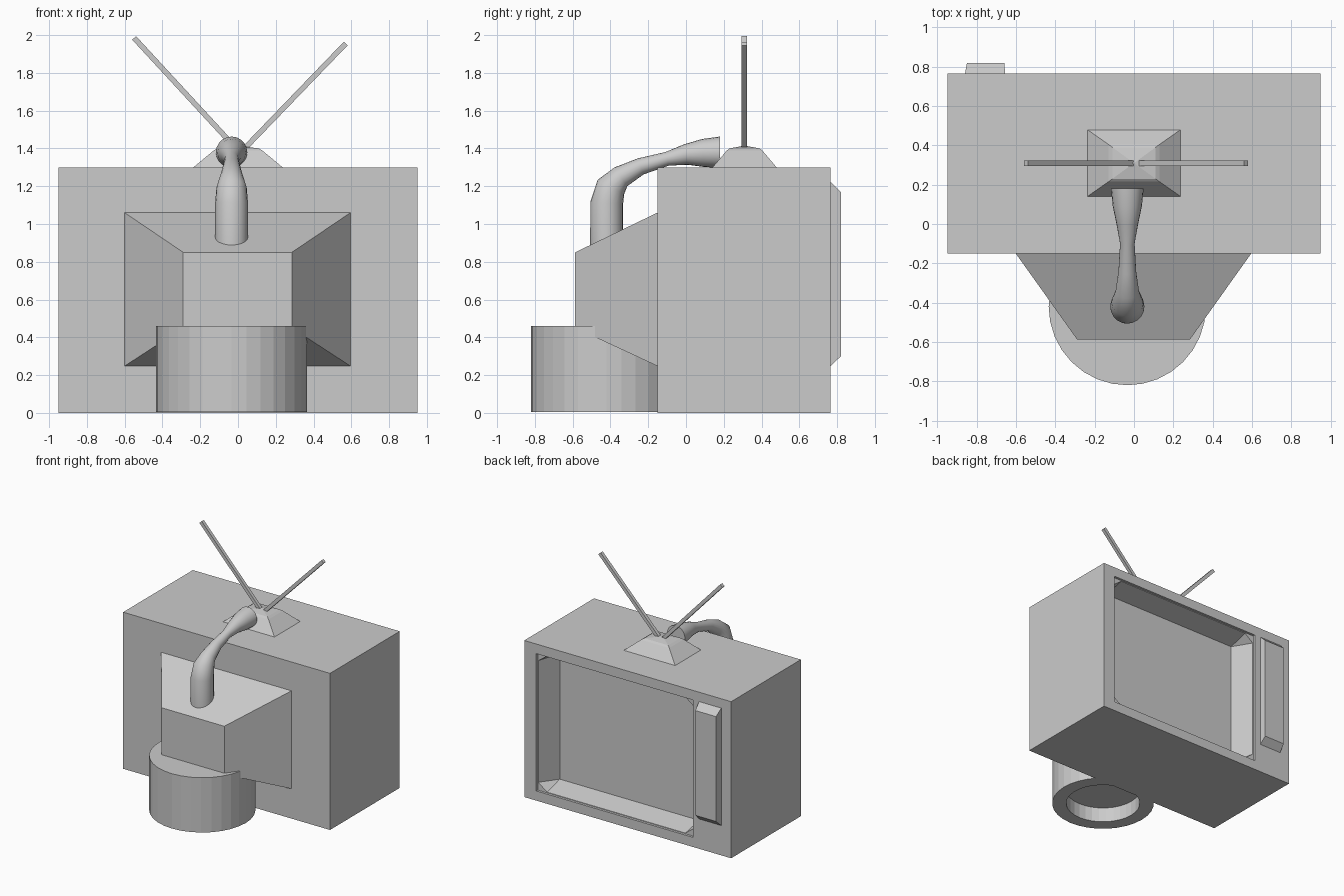
import bpy, bmesh, math
from mathutils import Vector

if "Cube" in bpy.data.objects:
    bpy.data.objects.remove(bpy.data.objects["Cube"])

grey = bpy.data.materials.new("plain grey")
grey.diffuse_color = (0.6, 0.6, 0.6, 1)
grey.use_nodes = True
grey.node_tree.nodes["Principled BSDF"].inputs["Base Color"].default_value = grey.diffuse_color


def loft(name, rings):
    """Skin a list of equal-length point rings and cap both ends."""
    bm = bmesh.new()
    loops = [[bm.verts.new(p) for p in r] for r in rings]
    n = len(loops[0])
    for a, b in zip(loops, loops[1:]):
        for i in range(n):
            j = (i + 1) % n
            bm.faces.new((a[i], a[j], b[j], b[i]))
    bm.faces.new(loops[0])
    bm.faces.new(loops[-1])
    bmesh.ops.remove_doubles(bm, verts=bm.verts, dist=1e-4)
    bmesh.ops.recalc_face_normals(bm, faces=bm.faces)
    me = bpy.data.meshes.new(name)
    bm.to_mesh(me)
    bm.free()
    me.materials.append(grey)
    ob = bpy.data.objects.new(name, me)
    bpy.context.collection.objects.link(ob)
    return ob


def rect_xz(x0, x1, z0, z1, y, cx=0, cz=0):
    """Upright rectangle at depth y, with optionally cut corners."""
    pts = [(x0 + cx, z0), (x1 - cx, z0), (x1, z0 + cz), (x1, z1 - cz),
           (x1 - cx, z1), (x0 + cx, z1), (x0, z1 - cz), (x0, z0 + cz)]
    return [(x, y, z) for x, z in pts]


def rect_xy(cy, hx, hy, z):
    return [(-hx, cy - hy, z), (hx, cy - hy, z), (hx, cy + hy, z), (-hx, cy + hy, z)]


def circle(c, u, v, r, n):
    return [c + r * (math.cos(t) * u + math.sin(t) * v)
            for t in (2 * math.pi * i / n for i in range(n))]


# Cabinet with a square opening and a sloping screen surround in its +y side
loft("cabinet", [rect_xz(-.95, .95, 0, 1.3, -.15),
                 rect_xz(-.95, .95, 0, 1.3, .765),
                 rect_xz(-.6, .84, .08, 1.22, .765),
                 rect_xz(-.6, .84, .08, 1.22, .745),
                 rect_xz(-.595, .835, .085, 1.215, .744, .08, .06),
                 rect_xz(-.52, .76, .125, 1.17, .57)])

# Tapered tube housing on the -y side
loft("tube_housing", [rect_xz(-.605, .6, .245, 1.063, -.145),
                      rect_xz(-.29, .285, .45, .85, -.587)])

# Raised control panel beside the screen
loft("control_panel", [rect_xz(-.86, -.655, .245, 1.225, .762),
                       rect_xz(-.85, -.66, .30, 1.17, .82)])

# Round drum with a hollow underside
X, Y, Z = Vector((1, 0, 0)), Vector((0, 1, 0)), Vector((0, 0, 1))
loft("drum", [circle(Vector((-.034, -.42, z)), X, Y, r, 32)
              for r, z in ((.4, .46), (.4, .005), (.29, .005), (.29, .13))])

# Bent handle, thin in the middle: y, z, radius
path = [(-.42, .86, .087), (-.42, 1.11, .087), (-.398, 1.195, .08),
        (-.345, 1.25, .06), (-.24, 1.305, .045), (-.1, 1.345, .037),
        (0, 1.368, .055), (.09, 1.376, .074), (.18, 1.38, .083)]
rings = []
for i, (y, z, r) in enumerate(path):
    a, b = path[max(i - 1, 0)], path[min(i + 1, len(path) - 1)]
    t = Vector((0, b[0] - a[0], b[1] - a[1])).normalized()
    if i == len(path) - 1:
        t = Y
    rings.append(circle(Vector((-.034, y, z)), X, t.cross(X), r, 20))
handle = loft("handle", rings)
bpy.context.view_layer.objects.active = handle
handle.select_set(True)
bpy.ops.object.shade_smooth_by_angle(angle=math.radians(40))

# Aerial foot, a low pyramid with a softened top
loft("aerial_foot", [rect_xy(.31, hx, hy, z) for hx, hy, z in
                     ((.24, .172, 1.297), (.13, .095, 1.388),
                      (.11, .08, 1.4), (0, 0, 1.415))])

# Two aerial rods
for name, a, b in (("aerial_rod_left", (-.01, 1.40), (-.55, 1.985)),
                   ("aerial_rod_right", (.03, 1.395), (.57, 1.955))):
    p, q = Vector((a[0], .308, a[1])), Vector((b[0], .308, b[1]))
    side = (q - p).normalized().cross(Y)
    h = .014
    loft(name, [[c + side * h * s + Y * h * k
                 for s, k in ((-1, -1), (1, -1), (1, 1), (-1, 1))] for c in (p, q)])
